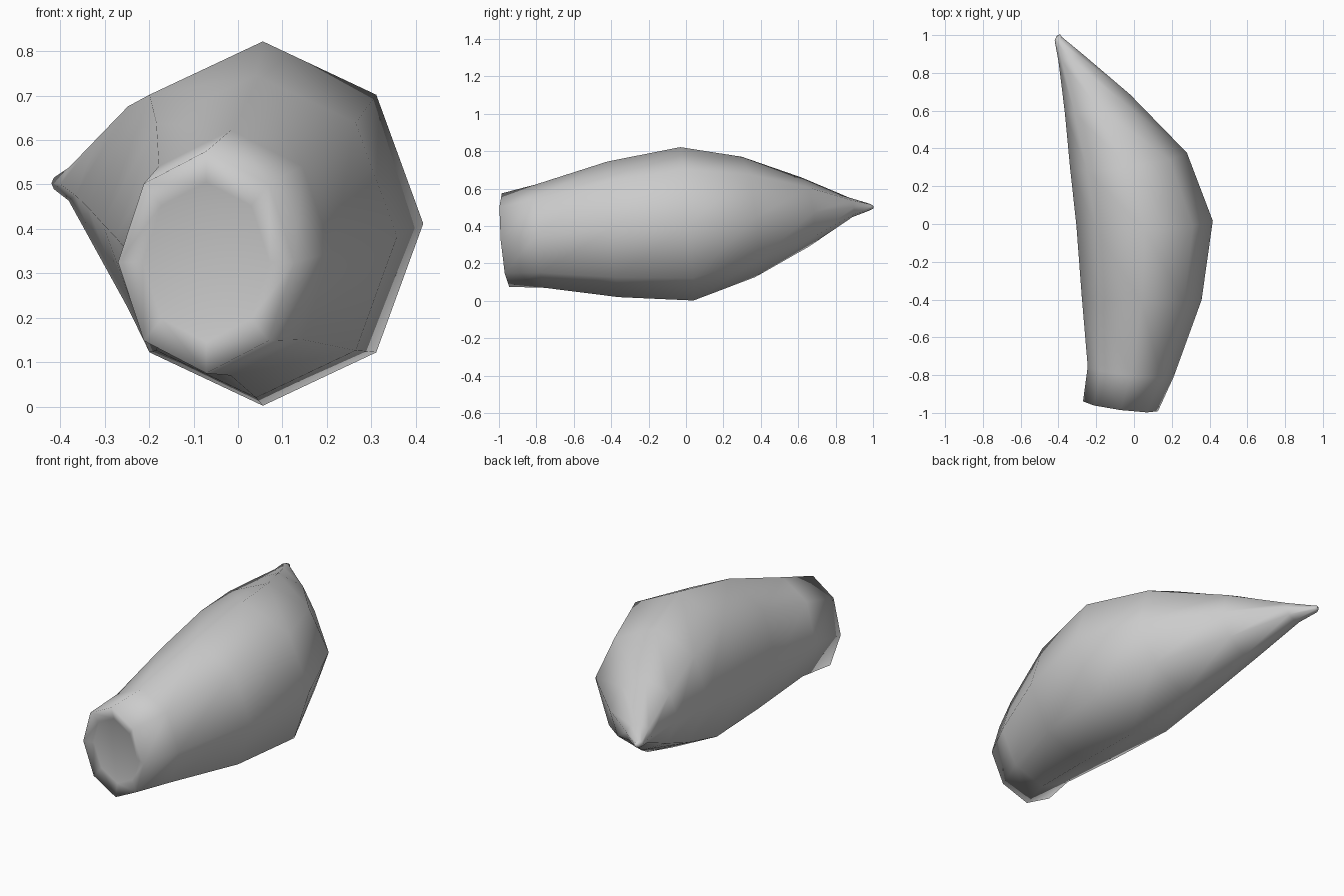
import bpy, bmesh, math

if "Cube" in bpy.data.objects:
    bpy.data.objects.remove(bpy.data.objects["Cube"])

SIDES = 8
# Sections front to tip: y, left x, right x, bottom z, top z, y shift at right, y shift at top
SECTIONS = [
    (-0.965, -0.270, 0.127, 0.075, 0.575, -0.026, -0.020),
    (-0.780, -0.245, 0.212, 0.070, 0.622, -0.025, -0.024),
    (-0.390, -0.277, 0.358, 0.020, 0.745, -0.012, -0.030),
    (0.005, -0.305, 0.417, 0.002, 0.822, 0.012, -0.035),
    (0.335, -0.338, 0.280, 0.127, 0.770, 0.042, -0.035),
    (0.637, -0.366, -0.020, 0.290, 0.660, 0.048, -0.020),
    (0.880, -0.400, -0.270, 0.448, 0.553, 0.018, -0.010),
    (0.980, -0.420, -0.382, 0.484, 0.521, 0.010, -0.004),
]


def add_ring(bm, sec, scale=1.0, push=0.0):
    y, x0, x1, z0, z1, dx, dz = sec
    ring = []
    for i in range(SIDES):
        a = 2 * math.pi * i / SIDES
        c, s = math.cos(a) * scale, math.sin(a) * scale
        ring.append(bm.verts.new(((x0 + x1) / 2 + c * (x1 - x0) / 2,
                                  y + push + c * dx + s * dz,
                                  (z0 + z1) / 2 + s * (z1 - z0) / 2)))
    return ring


bm = bmesh.new()
# Shallow dish in the blunt front end, then the tapering bent body
rings = [add_ring(bm, SECTIONS[0], 0.72, 0.02)]
rings += [add_ring(bm, s) for s in SECTIONS]
# Small rounded tip
rings.append(add_ring(bm, SECTIONS[-1], 0.55, 0.018))
for a, b in zip(rings, rings[1:]):
    for i in range(SIDES):
        j = (i + 1) % SIDES
        bm.faces.new((a[i], a[j], b[j], b[i]))
bm.faces.new(rings[0])
bm.faces.new(rings[-1])
bmesh.ops.recalc_face_normals(bm, faces=bm.faces)
for f in bm.faces:
    f.smooth = True

mesh = bpy.data.meshes.new("tapered_body")
bm.to_mesh(mesh)
bm.free()
body = bpy.data.objects.new("tapered_body", mesh)
bpy.context.collection.objects.link(body)
